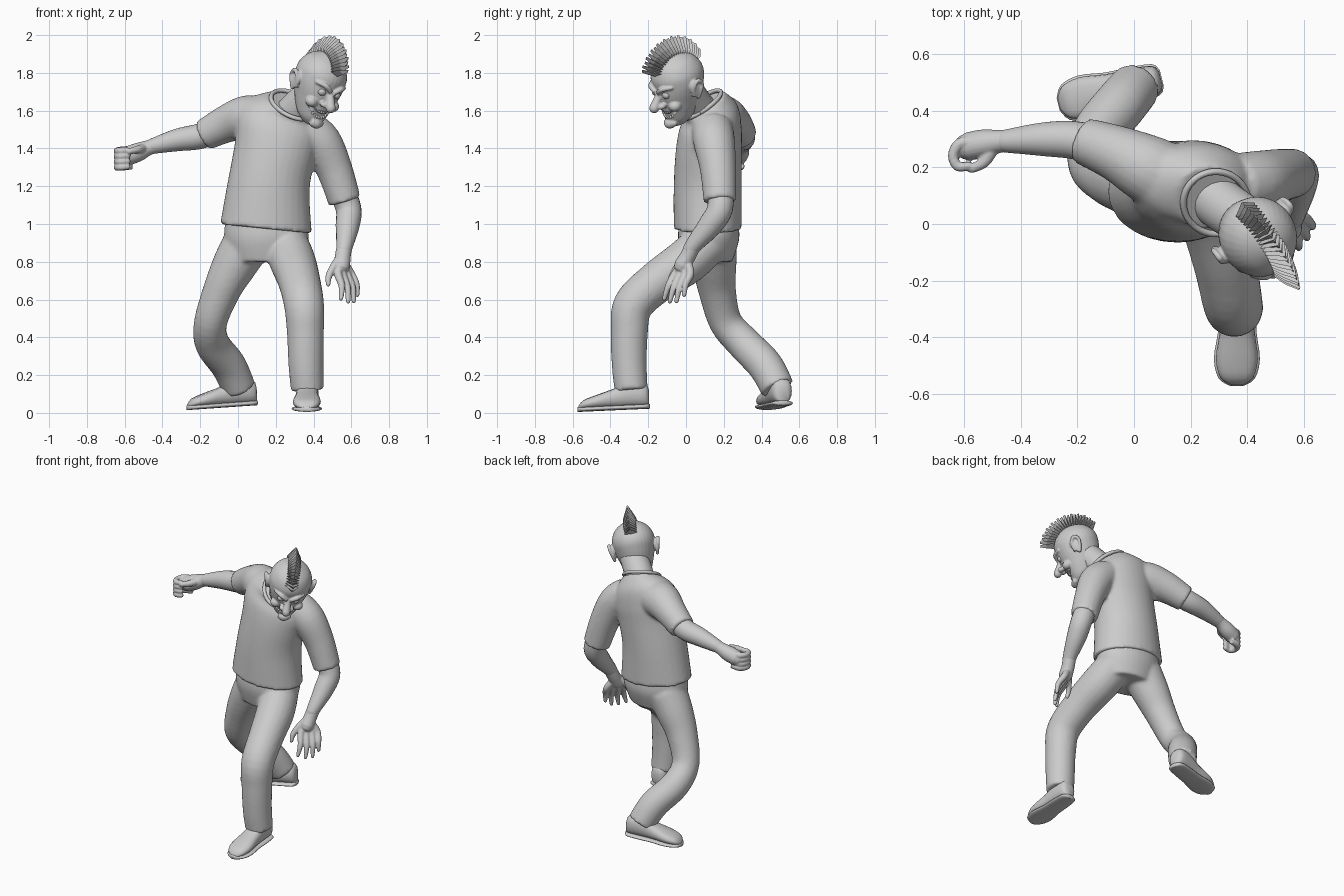
import bpy, bmesh, math
from mathutils import Vector, Matrix

if "Cube" in bpy.data.objects:
    bpy.data.objects.remove(bpy.data.objects["Cube"])

grey = bpy.data.materials.new("plain grey")
grey.use_nodes = True
grey.diffuse_color = (0.6, 0.6, 0.6, 1)
grey.node_tree.nodes["Principled BSDF"].inputs["Base Color"].default_value = (0.6, 0.6, 0.6, 1)


# ---- helpers ----
def finish(name, bm, voxel=0, relax=0, smooth=True, matrix=None):
    bmesh.ops.recalc_face_normals(bm, faces=bm.faces)
    me = bpy.data.meshes.new(name)
    if matrix:
        bm.transform(matrix)
    bm.to_mesh(me)
    bm.free()
    me.materials.append(grey)
    ob = bpy.data.objects.new(name, me)
    bpy.context.collection.objects.link(ob)
    for p in me.polygons:
        p.use_smooth = smooth
    if voxel:
        mod = ob.modifiers.new("merge", "REMESH")
        mod.mode, mod.voxel_size, mod.use_smooth_shade = "VOXEL", voxel, True
    if relax:
        mod = ob.modifiers.new("relax", "SMOOTH")
        mod.factor, mod.iterations = 0.5, relax
    return ob


def loft(bm, rings):
    vs = [[bm.verts.new(p) for p in ring] for ring in rings]
    n = len(vs[0])
    for a, b in zip(vs, vs[1:]):
        for i in range(n):
            bm.faces.new((a[i], a[(i + 1) % n], b[(i + 1) % n], b[i]))
    bm.faces.new(vs[0][::-1])
    bm.faces.new(vs[-1])


def spline(pts, steps=5):
    """Smooth curve through tuples of any length."""
    p = [pts[0]] + list(pts) + [pts[-1]]
    out = []
    for a, b, c, d in zip(p, p[1:], p[2:], p[3:]):
        for s in range(steps):
            t = s / steps
            out.append(tuple(0.5 * (2 * y + (z - x) * t + (2 * x - 5 * y + 4 * z - w) * t * t
                       + (3 * y - x - 3 * z + w) * t ** 3) for x, y, z, w in zip(a, b, c, d)))
    return out + [tuple(pts[-1])]


def tube(bm, pts, sides=20, dome=False):
    """Round limb through (x, y, z, radius) points."""
    path = [(Vector(p[:3]), p[3]) for p in spline(pts)]
    if dome:
        (e, r), d = path[-1], (path[-1][0] - path[-2][0]).normalized()
        path += [(e + d * r * 0.6, r * 0.8), (e + d * r * 0.95, r * 0.3)]
    u, rings = Vector((0.3, 0.5, 0.8)), []
    for i, (c, r) in enumerate(path):
        t = (path[min(i + 1, len(path) - 1)][0] - path[max(i - 1, 0)][0]).normalized()
        u = (u - t * u.dot(t)).normalized()
        v = t.cross(u)
        rings.append([c + r * (u * math.cos(k) + v * math.sin(k))
                      for k in (math.tau * j / sides for j in range(sides))])
    loft(bm, rings)


def stack(bm, levels, sides=32):
    """Body through (x, y, z, half width, half depth, side slope, depth slope) levels."""
    rings = []
    for x, y, z, w, d, sx, sy in spline(levels):
        ring = []
        for j in range(sides):
            c, s = math.cos(math.tau * j / sides), math.sin(math.tau * j / sides)
            ring.append((x + w * c, y + d * s, z + sx * w * c + sy * d * s))
        rings.append(ring)
    loft(bm, rings)


def ball(bm, centre, radii):
    bmesh.ops.create_uvsphere(bm, u_segments=20, v_segments=12, radius=1,
                              matrix=Matrix.Translation(centre) @ Matrix.Diagonal((*radii, 1)))


# ---- shirt: body and both sleeves ----
bm = bmesh.new()
stack(bm, [(.148, .115, .975, .243, .18, -.1, 0), (.162, .115, 1.2, .217, .18, -.1, 0),
           (.195, .12, 1.38, .213, .175, -.2, 0), (.215, .13, 1.5, .22, .165, -.3, 0),
           (.235, .135, 1.59, .195, .14, -.35, .2), (.275, .09, 1.635, .125, .115, -.35, .5)])
tube(bm, [(.12, .16, 1.55, .125), (.04, .2, 1.56, .12), (-.06, .25, 1.53, .1), (-.18, .295, 1.47, .083)])
tube(bm, [(.36, .14, 1.5, .11), (.44, .15, 1.43, .11), (.51, .17, 1.29, .096), (.565, .18, 1.12, .087)])
finish("shirt", bm, .012, 4)

# ---- trousers: hips and both legs ----
bm = bmesh.new()
stack(bm, [(.15, .12, 1.02, .215, .155, -.1, 0), (.15, .12, .92, .222, .162, 0, 0),
           (.15, .115, .8, .18, .13, 0, 0)])
tube(bm, [(.25, .11, .9, .12), (.29, 0, .8, .122), (.325, -.15, .695, .112), (.35, -.28, .57, .106),
          (.357, -.3, .42, .098), (.36, -.3, .25, .093), (.368, -.29, .12, .088)])
tube(bm, [(.05, .14, .9, .13), (-.02, .15, .78, .118), (-.085, .165, .65, .1), (-.145, .21, .48, .088),
          (-.135, .31, .365, .092), (-.05, .42, .25, .094), (.005, .485, .13, .09)])
finish("trousers", bm, .012, 4)


# ---- shoes with soles ----
def shoe(side, heel, toe):
    heel, toe = Vector(heel), Vector(toe)
    d = toe - heel
    across = Vector((d.y, -d.x, 0)).normalized()
    # fraction of length, half width, height of the upper
    shape = spline([(0, .025, .09), (.06, .052, .14), (.3, .06, .15), (.5, .062, .115),
                    (.75, .074, .085), (.93, .058, .06), (1, .02, .03)], 3)
    for part, grow, low, high in (("upper", 1, .015, 1), ("sole", 1.1, 0, .026)):
        bm = bmesh.new()
        rings = []
        for f, w, h in shape:
            top = h if part == "upper" else high
            c = heel + d * (.5 + (f - .5) * (1.02 if part == "sole" else 1))
            ring = []
            for j in range(16):
                k = math.tau * j / 16
                x, z = math.cos(k), math.sin(k)
                x = math.copysign(abs(x) ** .6, x)
                ring.append(c + across * w * grow * x
                            + Vector((0, 0, low + (top - low) * (z + 1) / 2)))
            rings.append(ring)
        loft(bm, rings)
        finish(f"{side}_shoe_{part}", bm)


shoe("left", (.368, -.195, .022), (.363, -.57, .005))
shoe("right", (.095, .515, .04), (-.265, .425, .015))

# ---- right arm with curled hand ----
bm = bmesh.new()
tube(bm, [(-.08, .26, 1.51, .07), (-.2, .295, 1.465, .068), (-.32, .3, 1.445, .06),
          (-.46, .293, 1.41, .04)], dome=True)
finish("right_arm", bm)
bm = bmesh.new()
tube(bm, [(-.42, .293, 1.415, .04), (-.47, .293, 1.405, .04), (-.53, .285, 1.38, .05),
          (-.585, .275, 1.36, .05)], dome=True)
for j in range(4):
    z = 1.395 - j * .029
    tube(bm, [(-.56, .29, z, .02), (-.615, .285, z - .005, .021), (-.64, .245, z - .008, .019),
              (-.625, .205, z - .008, .018), (-.585, .205, z - .005, .016)], 10, True)
tube(bm, [(-.5, .27, 1.4, .025), (-.53, .22, 1.395, .021), (-.575, .195, 1.385, .016)], 10, True)
finish("right_hand", bm, .005, 3)

# ---- left arm with hanging hand ----
bm = bmesh.new()
tube(bm, [(.54, .18, 1.2, .07), (.585, .18, 1.08, .068), (.58, .125, .99, .063),
          (.567, .05, .9, .047), (.56, .02, .86, .04)], dome=True)
finish("left_arm", bm)
bm = bmesh.new()
tube(bm, [(.564, .035, .88, .042), (.555, .01, .83, .042), (.55, -.02, .78, .044)], dome=True)
tips = [(.545, -.115, .605), (.583, -.085, .59), (.613, -.05, .592), (.632, -.01, .625)]
for j, tip in enumerate(tips):
    knuckle = Vector((.53 + j * .022, -.055 + j * .026, .74))
    middle = knuckle.lerp(Vector(tip), .5) + Vector((.012, -.008, 0))
    tube(bm, [(.55, 0, .81, .024), (*knuckle, .022), (*middle, .018), (*tip, .012)], 10, True)
tube(bm, [(.55, 0, .83, .026), (.505, -.045, .77, .022), (.48, -.075, .72, .018),
          (.478, -.09, .68, .012)], 10, True)
finish("left_hand", bm, .005, 3)

# ---- neck and collar ----
bm = bmesh.new()
tube(bm, [(.25, .12, 1.55, .095), (.32, .06, 1.62, .092), (.41, 0, 1.71, .09)])
finish("neck", bm)
bm = bmesh.new()
loop = []
for j in range(33):
    c, s = math.cos(math.tau * j / 32), math.sin(math.tau * j / 32)
    loop.append((.29 + .115 * c, .075 + .11 * s, 1.63 - .04 * c + .065 * s, .012))
tube(bm, loop, 8)
finish("collar", bm)

# ---- head, built facing -y and then turned down and to its left ----
left = Vector((.79, .58, -.18)).normalized()
face = Vector((.47, -.75, -.45))
face = (face - left * face.dot(left)).normalized()
turn = Matrix((left, -face, face.cross(left))).transposed().to_4x4()
turn = Matrix.Translation((.44, -.05, 1.77)) @ turn

bm = bmesh.new()
stack(bm, [(0, y, z, w, d, 0, 0) for z, y, w, d in (
    (-.235, -.06, .035, .04), (-.2, -.045, .072, .078), (-.15, -.025, .095, .108),
    (-.1, -.01, .112, .126), (-.05, 0, .127, .14), (0, .01, .136, .146), (.05, .01, .13, .14),
    (.1, .01, .1, .108), (.133, .01, .05, .055), (.143, .01, .015, .015))])
tube(bm, [(0, -.12, -.01, .016), (0, -.15, -.05, .022), (0, -.185, -.085, .027)], 14, True)
for s in (-1, 1):
    ball(bm, (s * .027, -.15, -.085), (.02, .022, .016))         # nostrils
    ball(bm, (s * .07, -.1, -.1), (.035, .035, .03))             # cheeks
    tube(bm, [(s * .012, -.143, -.012, .012), (s * .05, -.135, .012, .014),
              (s * .09, -.1, .012, .01)], 10, True)              # brows
    ball(bm, (s * .14, .015, -.04), (.014, .036, .052))          # ears
    tube(bm, [(s * .135, -.01, -.075, .01), (s * .152, 0, -.02, .01), (s * .158, .03, .005, .012),
              (s * .155, .05, -.03, .01), (s * .138, .015, -.09, .012)], 8, True)
tube(bm, [(-.03, -.115, -.205, .02), (0, -.125, -.21, .026), (.03, -.115, -.205, .02)], 12, True)
head = finish("head", bm, .005, 3, matrix=turn)

# open grin cut into the head, then eyes and teeth
bm = bmesh.new()
tube(bm, [(-.075, -.1, -.122, .008), (-.045, -.13, -.145, .02), (0, -.142, -.155, .027),
          (.045, -.13, -.145, .02), (.075, -.1, -.122, .008)], 14, True)
cutter = finish("mouth_cutter", bm, matrix=turn)
cutter.hide_render = cutter.hide_viewport = True
mod = head.modifiers.new("mouth", "BOOLEAN")
mod.operation, mod.object = "DIFFERENCE", cutter

bm = bmesh.new()
for s in (-1, 1):
    ball(bm, (s * .047, -.117, -.03), (.024, .022, .021))
finish("eyes", bm, matrix=turn)
bm = bmesh.new()
for j in range(-3, 4):
    x = j * .014
    for z, h in ((-.138, .011), (-.172, .009)):
        ball(bm, (x, -.124 + 6 * x * x, z + 8 * x * x), (.0075, .008, h))
finish("teeth", bm, matrix=turn)

# ---- crest of hair: a fan of overlapping pointed blades ----
bm = bmesh.new()
count = 22
for j in range(count):
    t = j / (count - 1)
    a = math.radians(36 + 120 * t)
    out = Vector((0, -math.cos(a), math.sin(a)))
    fore = Vector((0, -math.sin(a), -math.cos(a)))
    side = Vector((1, 0, 0))
    reach = .242 - .05 * t * t + (.006 if j % 2 else 0)
    rings = []
    for r, w in ((.11, .026), (.155, .042), (.2 - .03 * t, .028), (reach, .003)):
        c = out * r + Vector((0, .01, 0))
        thick = .2 * w + .003
        rings.append([c + side * w - fore * .004, c + fore * (thick + .006),
                      c - side * w - fore * .004, c - fore * thick])
    loft(bm, rings)
finish("hair_crest", bm, smooth=False, matrix=turn)
